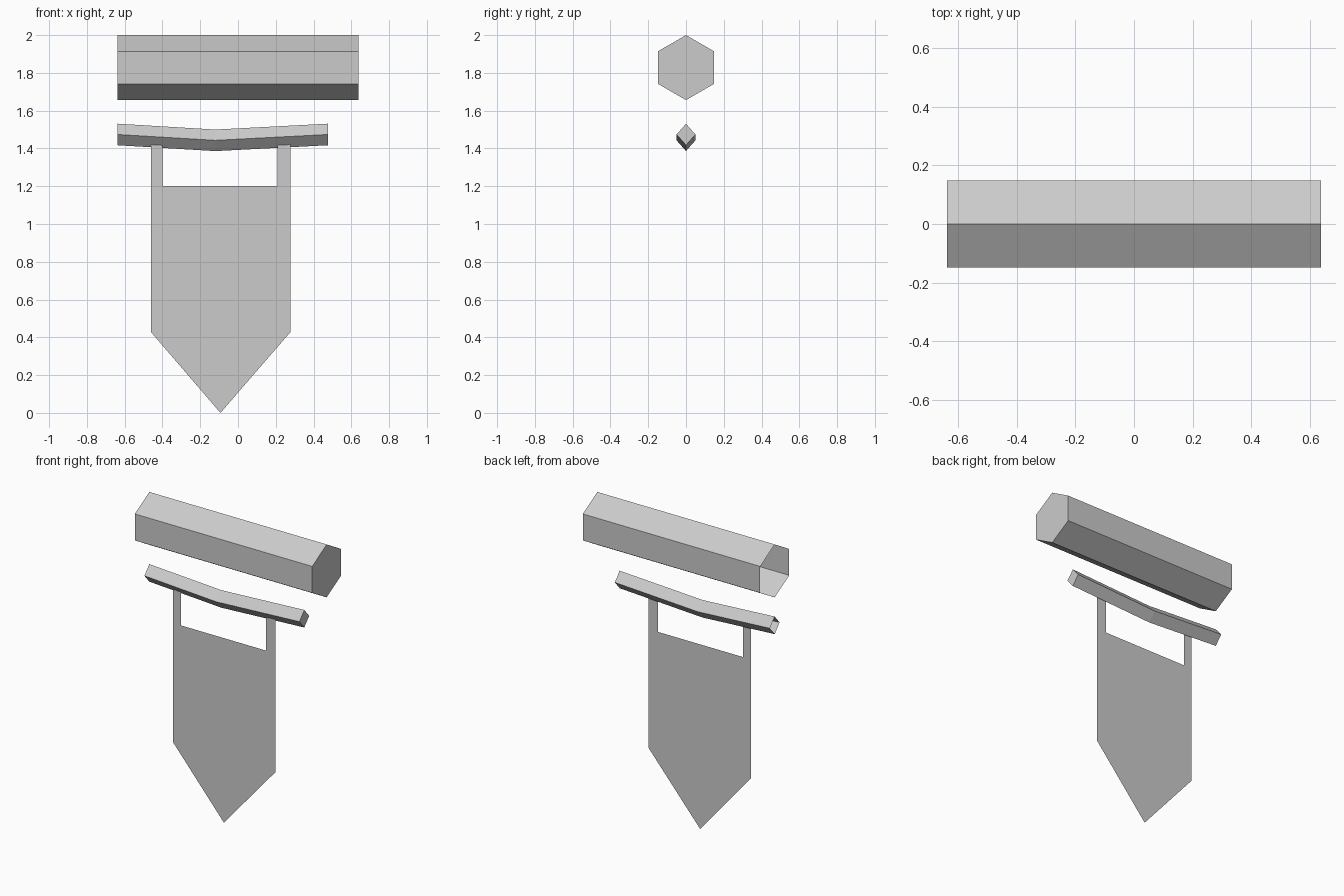
import bpy, bmesh
from math import sin, cos, tau

cube = bpy.data.objects.get("Cube")
if cube:
    bpy.data.objects.remove(cube, do_unlink=True)

# One plain grey for every part
grey = bpy.data.materials.new("plain_grey")
grey.use_nodes = True
grey.diffuse_color = (0.6, 0.6, 0.6, 1)
grey.node_tree.nodes["Principled BSDF"].inputs["Base Color"].default_value = (0.6, 0.6, 0.6, 1)


def finish(bm, name):
    mesh = bpy.data.meshes.new(name)
    bm.to_mesh(mesh)
    bm.free()
    mesh.materials.append(grey)
    obj = bpy.data.objects.new(name, mesh)
    bpy.context.collection.objects.link(obj)
    return obj


def bar(name, stations, sides, half_width, half_height):
    """Loft an upright polygon along x; capped at +x, open at -x."""
    bm = bmesh.new()
    rings = []
    for x, z in stations:
        angles = [tau * i / sides for i in range(sides)]
        rings.append([bm.verts.new((x, half_width * sin(a), z + half_height * cos(a)))
                      for a in angles])
    for a, b in zip(rings, rings[1:]):
        for i in range(sides):
            j = (i + 1) % sides
            bm.faces.new((a[i], b[i], b[j], a[j]))
    bm.faces.new(rings[-1])
    bm.normal_update()
    # Turn faces outward from the bar axis
    for f in bm.faces:
        c = f.calc_center_median()
        outward = f.normal.x if abs(f.normal.x) > 0.9 else f.normal.y * c.y
        if outward < 0:
            f.normal_flip()
    return finish(bm, name)


# Thick six-sided beam
bar("top_beam", [(-0.638, 1.828), (0.638, 1.828)], 6, 0.172, 0.172)

# Thin sagging four-sided rod
bar("hanging_rod", [(-0.638, 1.474), (-0.12, 1.443), (0.477, 1.474)], 4, 0.05, 0.057)

# Flat pointed banner with two straps up to the rod
bm = bmesh.new()
left, right, inner_l, inner_r = -0.46, 0.277, -0.40, 0.21
y, shoulder, top, strap_top = -0.012, 0.427, 1.20, 1.42


def sheet(*points):
    bm.faces.new([bm.verts.new((x, y, z)) for x, z in points])


sheet((-0.093, 0), (right, shoulder), (right, top), (inner_r, top),
      (inner_l, top), (left, top), (left, shoulder))
for x0, x1 in ((left, inner_l), (inner_r, right)):
    sheet((x0, top), (x1, top), (x1, strap_top), (x0, strap_top))
bmesh.ops.remove_doubles(bm, verts=bm.verts, dist=0.0001)
finish(bm, "banner")
